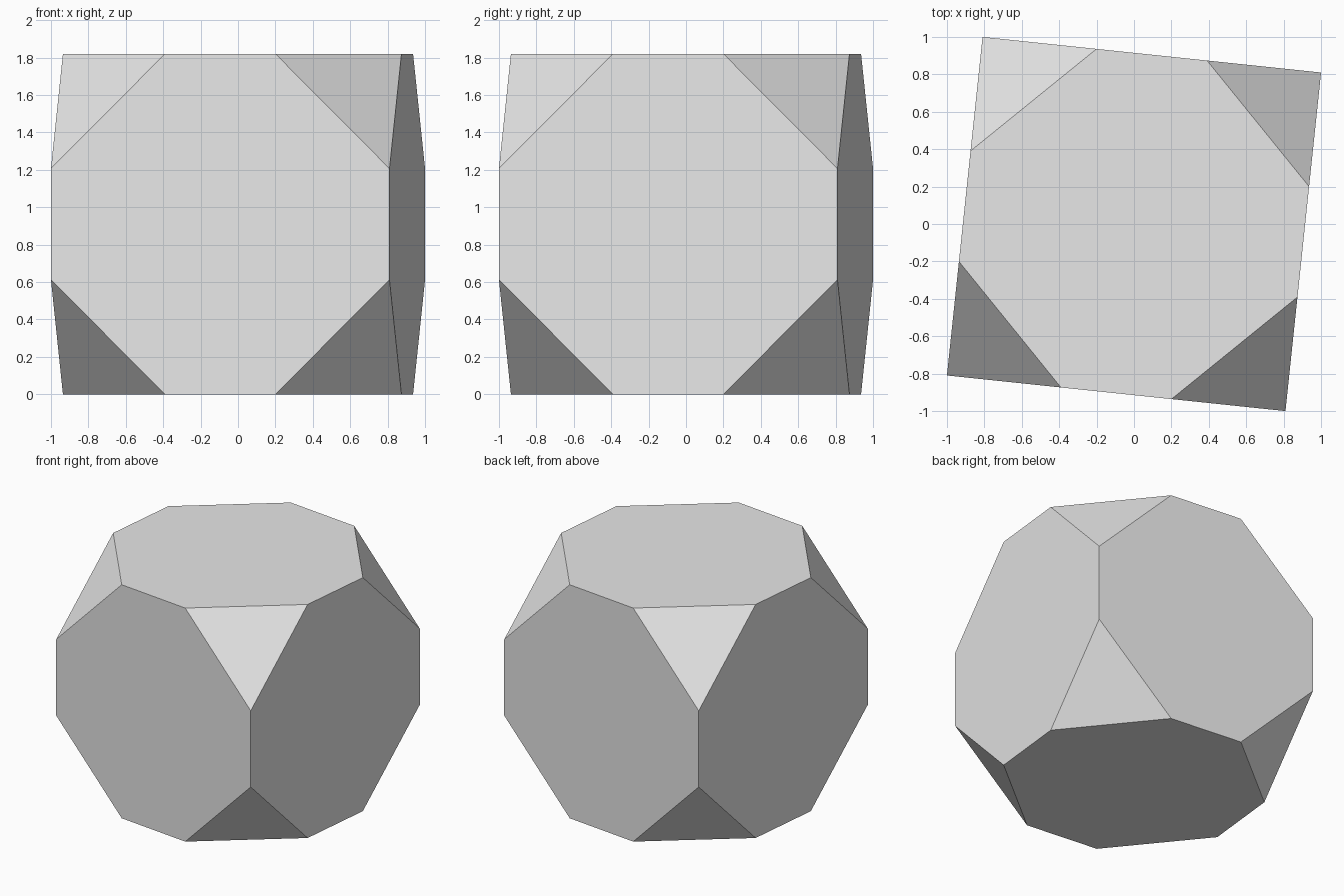
import bpy, bmesh, math
from itertools import product
from mathutils import Matrix, Vector

HALF = 0.91      # half the side of the uncut cube
EDGE = 0.297     # half the length of each edge left after cutting
TURN = math.radians(-6)

if "Cube" in bpy.data.objects:
    bpy.data.objects.remove(bpy.data.objects["Cube"], do_unlink=True)

# Plain grey material
grey = bpy.data.materials.new("light_grey")
grey.use_nodes = True
colour = (0.8, 0.8, 0.8, 1)
grey.diffuse_color = colour
grey.node_tree.nodes["Principled BSDF"].inputs["Base Color"].default_value = colour

# Cube with all eight corners sliced off
bm = bmesh.new()
bmesh.ops.create_cube(bm, size=2 * HALF)
for signs in product((-1, 1), repeat=3):
    normal = Vector(signs)
    point = Vector((signs[0] * HALF, signs[1] * HALF, signs[2] * EDGE))
    cut = bmesh.ops.bisect_plane(bm, geom=bm.verts[:] + bm.edges[:] + bm.faces[:],
                                 plane_co=point, plane_no=normal, clear_outer=True)
    rim = [g for g in cut["geom_cut"] if isinstance(g, bmesh.types.BMEdge)]
    bmesh.ops.contextual_create(bm, geom=rim)
bmesh.ops.recalc_face_normals(bm, faces=bm.faces[:])

# Turn slightly about the vertical and stand on the ground
bm.transform(Matrix.Translation((0, 0, HALF)) @ Matrix.Rotation(TURN, 4, "Z"))

mesh = bpy.data.meshes.new("truncated_cube")
bm.to_mesh(mesh)
bm.free()
mesh.materials.append(grey)
bpy.context.collection.objects.link(bpy.data.objects.new("truncated_cube", mesh))
